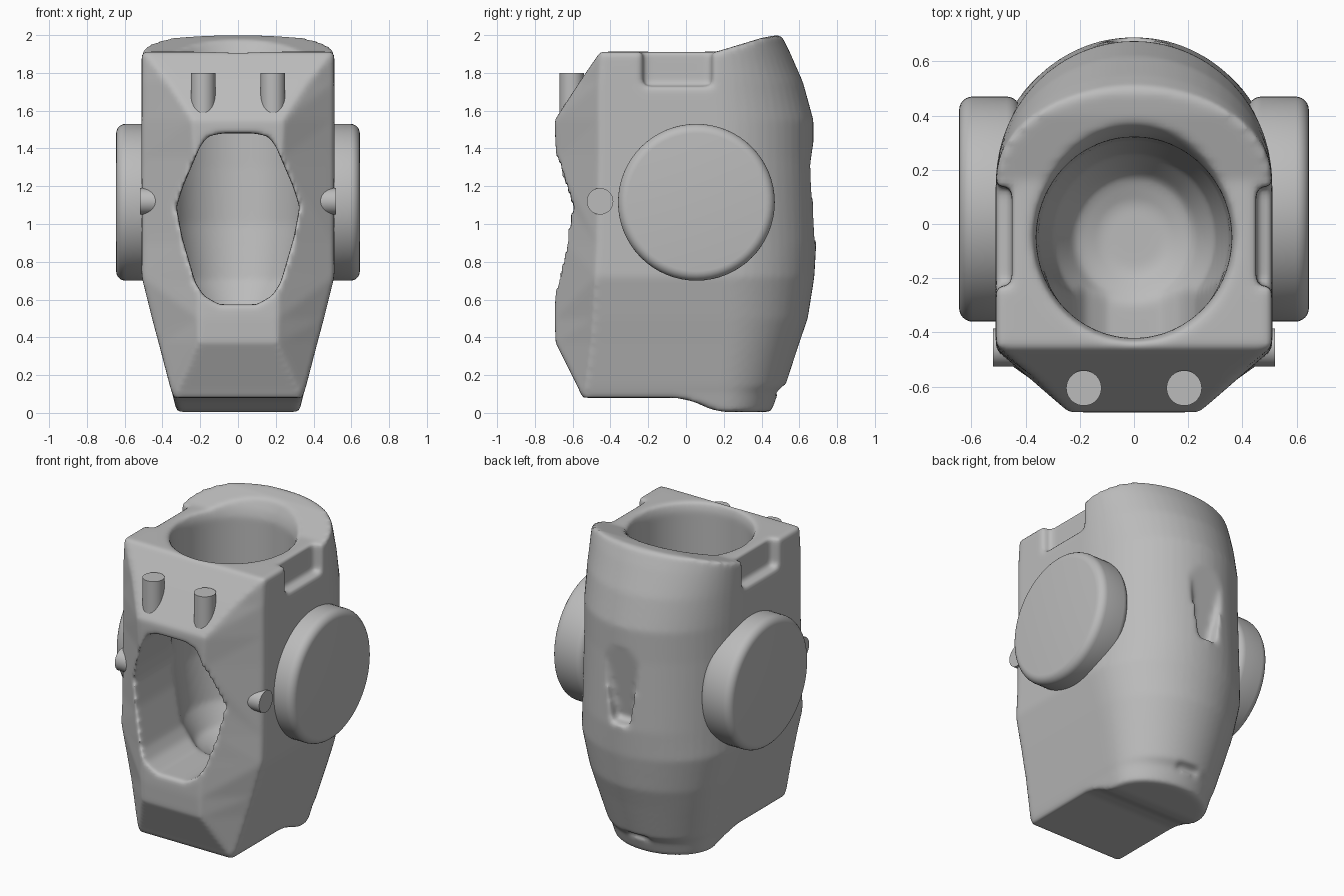
import bpy, bmesh, math
from mathutils import Matrix

if "Cube" in bpy.data.objects:
    bpy.data.objects.remove(bpy.data.objects["Cube"])

grey = bpy.data.materials.new("plain grey")
grey.use_nodes = True
grey.diffuse_color = (0.5, 0.5, 0.5, 1)
grey.node_tree.nodes["Principled BSDF"].inputs["Base Color"].default_value = (0.5, 0.5, 0.5, 1)


def make(name, bm):
    bmesh.ops.recalc_face_normals(bm, faces=bm.faces)
    mesh = bpy.data.meshes.new(name)
    bm.to_mesh(mesh)
    bm.free()
    obj = bpy.data.objects.new(name, mesh)
    bpy.context.collection.objects.link(obj)
    mesh.materials.append(grey)
    return obj


def loft(name, rings):
    """Skin a stack of equal closed rings and cap both ends."""
    bm = bmesh.new()
    rows = [[bm.verts.new(p) for p in ring] for ring in rings]
    n = len(rows[0])
    for a, b in zip(rows, rows[1:]):
        for i in range(n):
            j = (i + 1) % n
            bm.faces.new((a[i], a[j], b[j], b[i]))
    bm.faces.new(rows[0][::-1])
    bm.faces.new(rows[-1])
    return make(name, bm)


def activate(obj):
    bpy.ops.object.select_all(action='DESELECT')
    obj.select_set(True)
    bpy.context.view_layer.objects.active = obj


def apply(obj, kind, **settings):
    activate(obj)
    mod = obj.modifiers.new(kind.lower(), kind)
    for key, value in settings.items():
        setattr(mod, key, value)
    bpy.ops.object.modifier_apply(modifier=mod.name)


def carve(obj, cutter, operation='DIFFERENCE'):
    apply(obj, 'BOOLEAN', object=cutter, operation=operation, solver='EXACT')
    bpy.data.objects.remove(cutter)


def cylinder(name, radius, start, end, bevel=0):
    bm = bmesh.new()
    axis = end[0] - start[0], end[1] - start[1], end[2] - start[2]
    depth = math.dist(start, end)
    turn = Matrix.Rotation(math.pi / 2, 4, 'Y') if axis[0] else Matrix()
    mid = [(a + b) / 2 for a, b in zip(start, end)]
    bmesh.ops.create_cone(bm, cap_ends=True, segments=64, radius1=radius, radius2=radius,
                          depth=depth, matrix=Matrix.Translation(mid) @ turn)
    obj = make(name, bm)
    if bevel:
        apply(obj, 'BEVEL', width=bevel, segments=6, limit_method='ANGLE')
    activate(obj)
    bpy.ops.object.shade_smooth_by_angle(angle=math.radians(35))
    return obj


# Body: height, front half width, front y, side x, side front y, side back y, back y
levels = [
    (-.05, .31, -.52, .31, -.50, .20, .43), (.03, .32, -.53, .33, -.51, .20, .46),
    (.11, .33, -.56, .35, -.53, .20, .49), (.14, .31, -.575, .36, -.53, .20, .525),
    (.37, .21, -.69, .42, -.50, .22, .60), (.5, .21, -.695, .455, -.49, .22, .645),
    (.72, .215, -.69, .51, -.48, .20, .68), (.9, .22, -.69, .51, -.47, .17, .69),
    (1.35, .23, -.69, .51, -.46, .15, .675), (1.55, .24, -.695, .51, -.46, .15, .675),
    (1.75, .37, -.565, .51, -.46, .15, .62), (1.91, .50, -.455, .51, -.45, .15, .55),
    (2.05, .50, -.44, .505, -.43, .15, .48)]


def section(z, fx, fy, sx, sy, by, back):
    steps = 28
    arc = [(sx * math.cos(math.pi * i / steps), by + (back - by) * math.sin(math.pi * i / steps), z)
           for i in range(steps + 1)]
    return arc + [(-sx, sy, z), (-fx, fy, z), (fx, fy, z), (sx, sy, z)]


body = loft("body_shell", [section(*level) for level in levels])

# Side outline trims the stepped base and the raised collar at the back
outline = [(-1, .08), (-.05, .08), (.04, .06), (.13, .02), (.2, .005), (1, .005), (1, 2),
           (.48, 2), (.4, 1.985), (.16, 1.912), (-1, 1.912)]
carve(body, loft("outline_trim", [[(x, y, z) for y, z in outline] for x in (-1, 1)]), 'INTERSECT')

# Hollow interior reached through the neck
bowl = [(.12, .52), (.22, .56), (.3, .7), (.35, 1), (.36, 1.3), (.36, 1.86), (.375, 1.91), (.42, 2), (.46, 2.1)]
ring = [math.tau * i / 64 for i in range(64)]
carve(body, loft("hollow", [[(r * math.cos(a), -.05 + r * 1.03 * math.sin(a), z) for a in ring]
                            for r, z in bowl]))

# Front opening
half = [(.08, 1.48), (.16, 1.465), (.2, 1.41), (.29, 1.2), (.325, 1.09), (.295, .93),
        (.225, .69), (.18, .62), (.1, .575)]
hole = half + [(-x, z) for x, z in reversed(half)]
carve(body, loft("front_hole", [[(x, y, z) for x, z in hole] for y in (-1, -.15)]))

# Shoulder notches
for side in (-1, 1):
    bm = bmesh.new()
    bmesh.ops.create_cube(bm, size=1, matrix=Matrix.Translation((side * .6, -.045, 1.93))
                          @ Matrix.Diagonal((.3, .365, .4, 1)))
    carve(body, make("notch", bm))

# Tapered recess in the back, deepest at its lower end
carve(body, loft("back_recess", [[(-w, deep, z), (w, deep, z), (w, 1, z), (-w, 1, z)]
                                 for z, w, deep in ((.92, .06, .60), (1.42, .14, .672))]))
# Small slot at the foot of the back
carve(body, loft("back_slot", [[(-w, .47, z), (w, .47, z), (w, 1, z), (-w, 1, z)]
                               for z, w in ((.10, .08), (.14, .08))]))

# Soften every edge of the shell
apply(body, 'REMESH', mode='VOXEL', voxel_size=.016, use_smooth_shade=True)
apply(body, 'SMOOTH', factor=.5, iterations=7)

# Side discs and pegs
for side, label in ((1, "left"), (-1, "right")):
    cylinder(label + "_side_disc", .415, (side * .42, .055, 1.115), (side * .645, .055, 1.115), .05)
    cylinder(label + "_side_peg", .07, (side * .4, -.455, 1.12), (side * .52, -.455, 1.12))
    cylinder(label + "_front_peg", .065, (side * .185, -.605, 1.5), (side * .185, -.605, 1.8))
